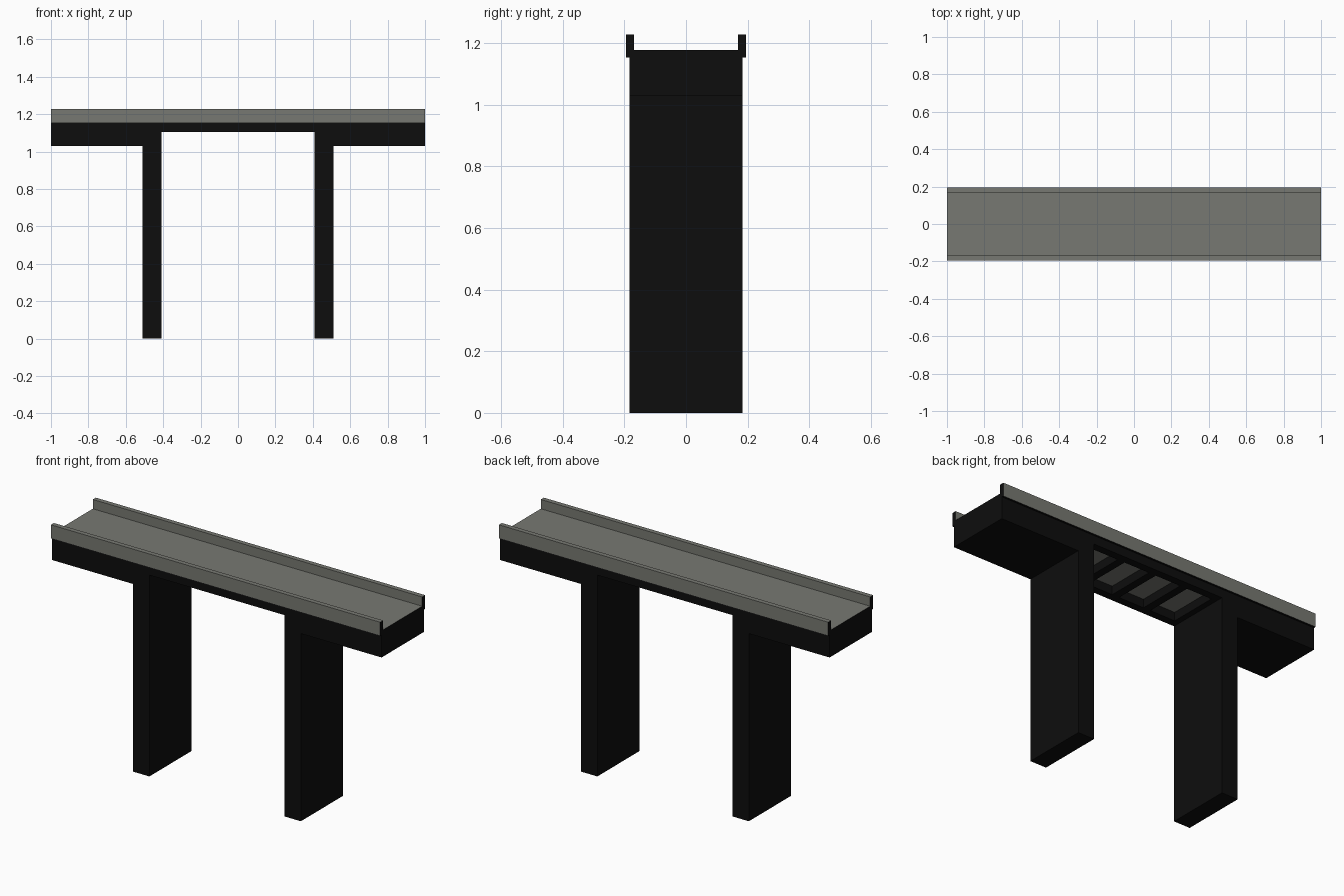
import bpy, bmesh

if "Cube" in bpy.data.objects:
    bpy.data.objects.remove(bpy.data.objects["Cube"])


def material(name, rgb):
    m = bpy.data.materials.new(name)
    m.diffuse_color = (*rgb, 1)
    m.use_nodes = True
    m.node_tree.nodes["Principled BSDF"].inputs["Base Color"].default_value = m.diffuse_color
    return m


BLACK = material("black", (0.004, 0.004, 0.004))
GREY = material("concrete grey", (0.185, 0.19, 0.168))


def finish(name, bm, mats):
    bmesh.ops.recalc_face_normals(bm, faces=bm.faces)
    me = bpy.data.meshes.new(name)
    bm.to_mesh(me)
    bm.free()
    for m in mats:
        me.materials.append(m)
    ob = bpy.data.objects.new(name, me)
    bpy.context.collection.objects.link(ob)
    return ob


def box(name, x0, x1, y0, y1, z0, z1):
    bm = bmesh.new()
    bmesh.ops.create_cube(bm, size=1)
    for v in bm.verts:
        v.co.x = x1 if v.co.x > 0 else x0
        v.co.y = y1 if v.co.y > 0 else y0
        v.co.z = z1 if v.co.z > 0 else z0
    return finish(name, bm, [BLACK])


W = 0.183        # half width of the structure
SLAB = 1.153     # underside of the road slab

# Road slab with raised kerbs: one U profile swept along x
half = [(0.169, 1.177), (0.169, 1.228), (0.195, 1.228), (0.195, SLAB), (W, SLAB)]
profile = half + [(-y, z) for y, z in reversed(half)]
bm = bmesh.new()
face = bm.faces.new([bm.verts.new((-1, y, z)) for y, z in profile])
ext = bmesh.ops.extrude_face_region(bm, geom=[face])
for g in ext["geom"]:
    if isinstance(g, bmesh.types.BMVert):
        g.co.x = 1
bmesh.ops.recalc_face_normals(bm, faces=bm.faces)
for f in bm.faces:
    c = f.calc_center_median()
    kerb_bottom = f.normal.z < -0.5 and abs(c.y) > W
    if abs(f.normal.x) > 0.5 or kerb_bottom:   # cut ends and kerb undersides
        f.material_index = 1
finish("road_deck", bm, [GREY, BLACK])

# Deep end girders and piers, mirrored left and right
for side, s in (("left", -1), ("right", 1)):
    a, b = sorted((s * 0.41, s * 1.0))
    box(side + "_girder", a, b, -W, W, 1.03, SLAB)
    a, b = sorted((s * 0.41, s * 0.51))
    box(side + "_pier", a, b, -W, W, 0, 1.03)

# Shallow open frame below the middle span
for side, s in (("front", -1), ("back", 1)):
    a, b = sorted((s * 0.14, s * W))
    box(side + "_frame_beam", -0.41, 0.41, a, b, 1.105, SLAB)
for i in range(5):
    x = -0.4 + 0.2 * i
    box("cross_beam", max(x - 0.022, -0.41), min(x + 0.022, 0.41),
        -0.14, 0.14, 1.105, SLAB)
